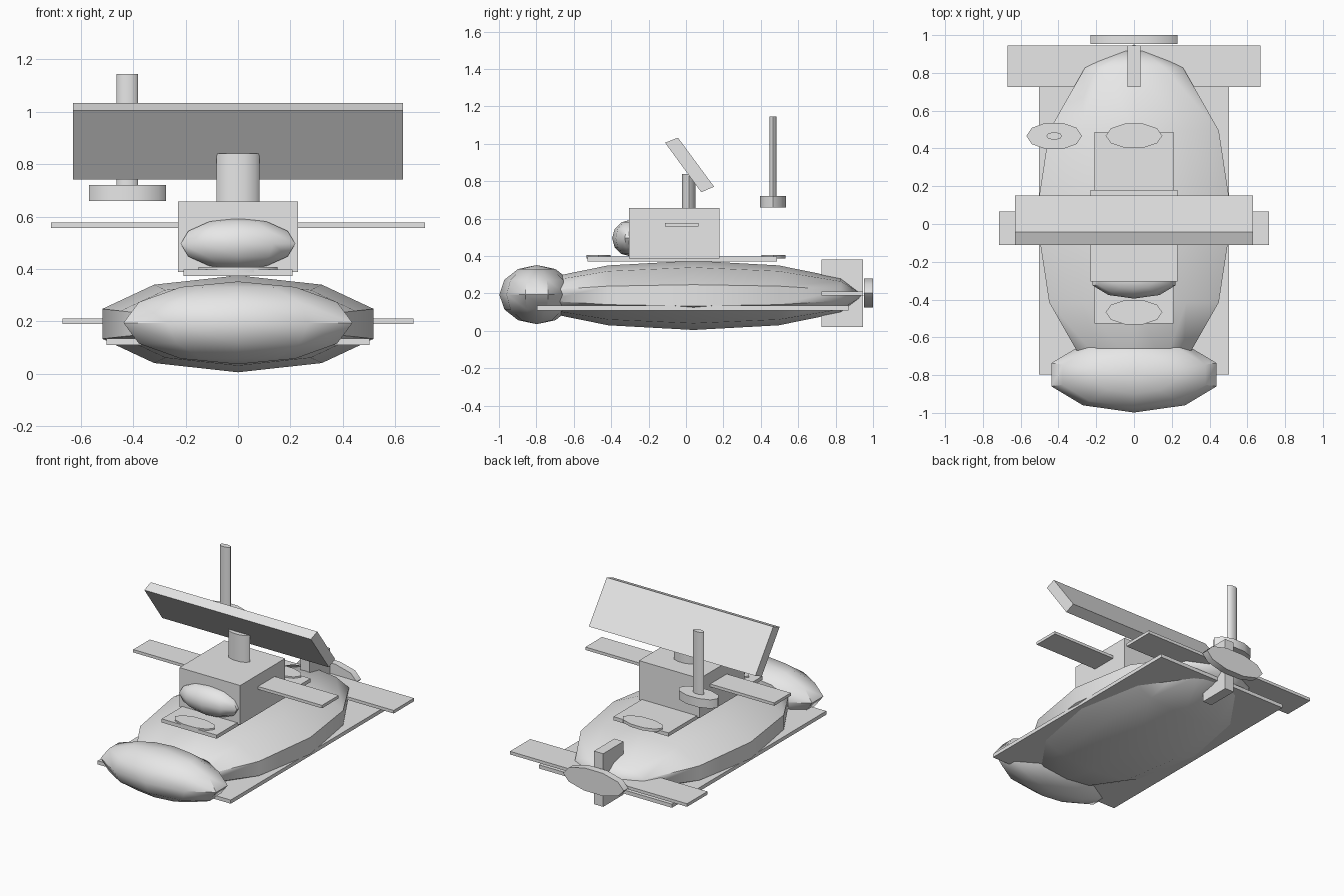
import bpy, math

if "Cube" in bpy.data.objects:
    bpy.data.objects.remove(bpy.data.objects["Cube"])

grey = bpy.data.materials.new("light_grey")
grey.diffuse_color = (0.8, 0.8, 0.8, 1)
grey.use_nodes = True
grey.node_tree.nodes["Principled BSDF"].inputs["Base Color"].default_value = grey.diffuse_color


def finish(ob, name, angle=None):
    ob.name = name
    ob.data.materials.append(grey)
    if angle:
        bpy.ops.object.transform_apply(location=False, rotation=True, scale=True)
        bpy.ops.object.shade_smooth_by_angle(angle=math.radians(angle))
    return ob


def box(name, x, y, z):
    """Box from (min, max) ranges."""
    bpy.ops.mesh.primitive_cube_add(size=1, location=[sum(r) / 2 for r in (x, y, z)])
    ob = bpy.context.object
    ob.scale = [r[1] - r[0] for r in (x, y, z)]
    bpy.ops.object.transform_apply(location=False, rotation=False, scale=True)
    return finish(ob, name)


def ellipsoid(name, loc, scale, rot_x=0):
    """Ten sided ellipsoid, scale is in its own axes."""
    bpy.ops.mesh.primitive_uv_sphere_add(segments=10, ring_count=6, radius=1,
                                         location=loc, rotation=(rot_x, 0, 0))
    ob = bpy.context.object
    ob.scale = scale
    return finish(ob, name, 45)


def disc(name, loc, rx, ry, height, rot_x=0):
    """Ten sided elliptical cylinder with corners on its x axis."""
    bpy.ops.mesh.primitive_cylinder_add(vertices=10, radius=1, depth=1, location=loc)
    ob = bpy.context.object
    ob.rotation_euler.z = math.pi / 10
    bpy.ops.object.transform_apply(location=False, rotation=True, scale=False)
    ob.rotation_euler.x = rot_x
    ob.scale = (rx, ry, height)
    return finish(ob, name, 45)


def prism(name, profile, half_x):
    """Side profile (y, z) extruded along x."""
    n = len(profile)
    verts = [(s * half_x, y, z) for s in (-1, 1) for y, z in profile]
    faces = [tuple(range(n))[::-1], tuple(range(n, 2 * n))]
    faces += [(i, (i + 1) % n, (i + 1) % n + n, i + n) for i in range(n)]
    me = bpy.data.meshes.new(name)
    me.from_pydata(verts, [], faces)
    ob = bpy.data.objects.new(name, me)
    bpy.context.collection.objects.link(ob)
    return finish(ob, name)


# Hull and nose
ellipsoid("hull", (0, 0.04, 0.19), (0.545, 0.185, 0.91), math.pi / 2)
ellipsoid("nose_dome", (0, -0.798, 0.194), (0.46, 0.2, 0.158))
box("keel_plate", (-0.503, 0.503), (-0.797, 0.87), (0.11, 0.135))

# Tail
box("tail_plane", (-0.67, 0.67), (0.725, 0.945), (0.19, 0.211))
box("tail_fin", (-0.035, 0.035), (0.725, 0.945), (0.02, 0.383))
disc("propeller_disc", (0, 0.976, 0.202), 0.23, 0.0815, 0.048, math.pi / 2)

# Deck and hatches
box("deck", (-0.208, 0.208), (-0.527, 0.487), (0.372, 0.397))
for name, y in (("front_hatch", -0.467), ("rear_hatch", 0.467)):
    disc(name, (0, y, 0.397), 0.15, 0.068, 0.02)

# Tower with window dome and side wings
box("tower", (-0.23, 0.23), (-0.305, 0.18), (0.388, 0.657))
ellipsoid("tower_window", (0, -0.295, 0.496), (0.23, 0.1, 0.098))
box("tower_wings", (-0.714, 0.714), (-0.112, 0.067), (0.557, 0.577))

# Tilted panel on its post
disc("panel_post", (0, 0.015, 0.74), 0.082, 0.038, 0.2)
prism("tilted_panel", [(-0.112, 1.006), (0.082, 0.741), (0.15, 0.771), (-0.043, 1.033)], 0.63)

# Separate mast on a round foot
disc("mast_foot", (-0.4225, 0.466, 0.69), 0.147, 0.073, 0.06)
disc("mast", (-0.4225, 0.466, 0.915), 0.041, 0.02, 0.46)
